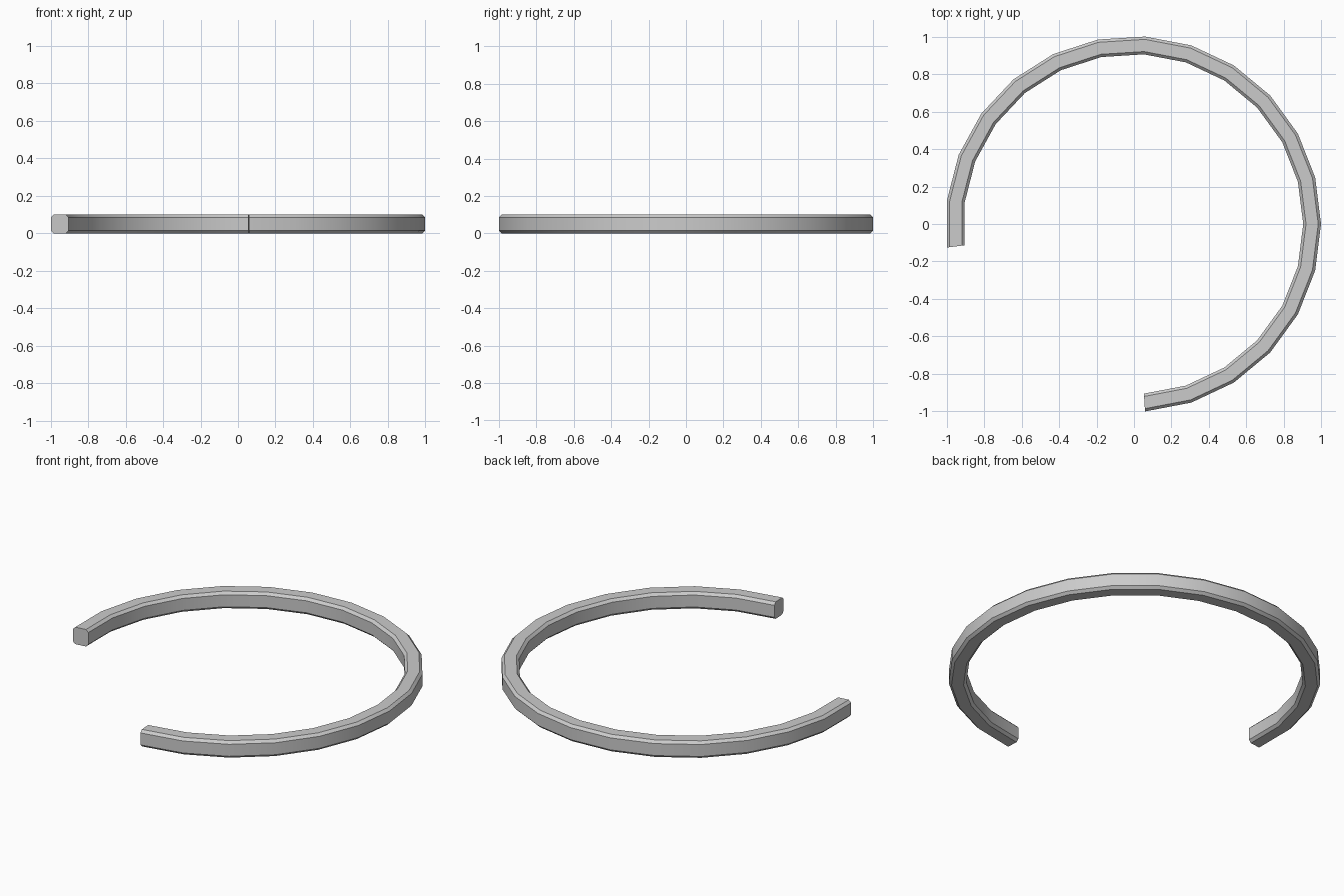
import bpy, bmesh
from math import sin, cos, radians

if "Cube" in bpy.data.objects:
    bpy.data.objects.remove(bpy.data.objects["Cube"])

R_OUT, R_IN, H, C = 1.002, 0.907, 0.101, 0.015
STEP = 360 / 25
CX = -0.004

# chamfered square cross-section (radius, height)
profile = [(R_IN + C, 0), (R_OUT - C, 0), (R_OUT, C), (R_OUT, H - C),
           (R_OUT - C, H), (R_IN + C, H), (R_IN, H - C), (R_IN, C)]

# sweep the section around the open arc
bm = bmesh.new()
rings = []
for i in range(-6, 14):
    a = radians(i * STEP)
    rings.append([bm.verts.new((CX + r * cos(a), r * sin(a), z)) for r, z in profile])
n = len(profile)
for a, b in zip(rings, rings[1:]):
    for k in range(n):
        m = (k + 1) % n
        bm.faces.new((a[k], a[m], b[m], b[k]))

# end caps
bm.faces.new(rings[0])
bm.faces.new(rings[-1])
bmesh.ops.recalc_face_normals(bm, faces=bm.faces)

mesh = bpy.data.meshes.new("open_ring")
bm.to_mesh(mesh)
bm.free()
ring = bpy.data.objects.new("open_ring", mesh)
bpy.context.collection.objects.link(ring)
bpy.context.view_layer.objects.active = ring
ring.select_set(True)
bpy.ops.object.shade_smooth_by_angle(angle=radians(30))
